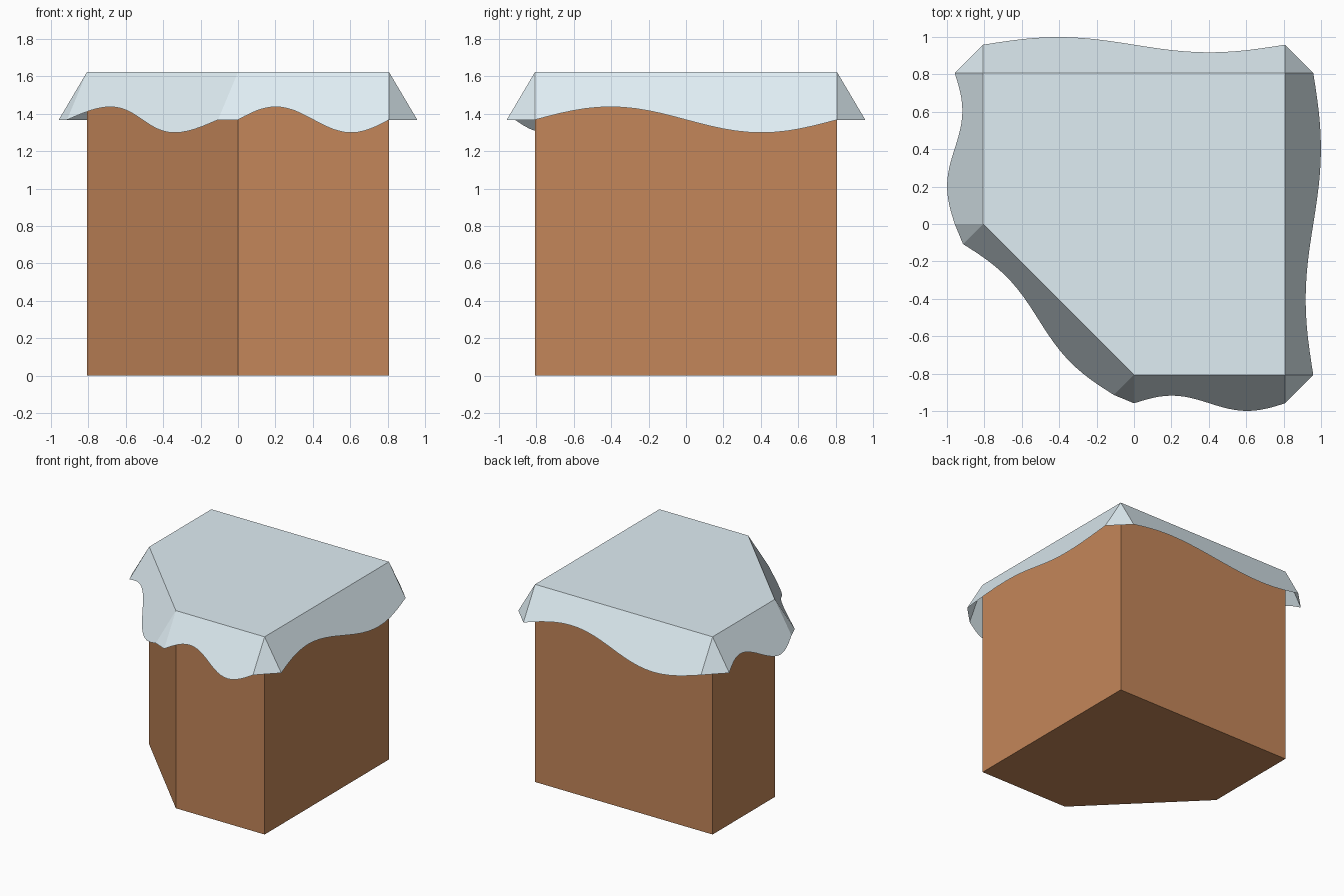
import bpy, bmesh, math
from mathutils import Vector

if "Cube" in bpy.data.objects:
    bpy.data.objects.remove(bpy.data.objects["Cube"])

H = 0.807                      # half width of the block
TOP = 2 * H                    # block height
CAP = TOP + 0.01               # snow sits just above the block
OUT, DROP, WAVE = 0.1515, 0.256, 0.27
STEPS = 24
# square with one corner cut off, counter-clockwise
OUTLINE = [Vector(p) for p in ((-H, 0, 0), (0, -H, 0), (H, -H, 0), (H, H, 0), (-H, H, 0))]


def make_object(name, bm, color):
    bmesh.ops.remove_doubles(bm, verts=bm.verts, dist=1e-5)
    mesh = bpy.data.meshes.new(name)
    bm.to_mesh(mesh)
    bm.free()
    mat = bpy.data.materials.new(name + "_material")
    mat.diffuse_color = color
    mat.use_nodes = True
    mat.node_tree.nodes["Principled BSDF"].inputs["Base Color"].default_value = mat.diffuse_color
    mesh.materials.append(mat)
    obj = bpy.data.objects.new(name, mesh)
    bpy.context.collection.objects.link(obj)
    return obj


# Earth block: extruded outline
bm = bmesh.new()
base = bm.faces.new([bm.verts.new(p) for p in OUTLINE])
ext = bmesh.ops.extrude_face_region(bm, geom=[base], use_keep_orig=True)
verts = [g for g in ext["geom"] if isinstance(g, bmesh.types.BMVert)]
bmesh.ops.translate(bm, verts=verts, vec=(0, 0, TOP))
bmesh.ops.recalc_face_normals(bm, faces=bm.faces)
make_object("earth_block", bm, (0.55, 0.24, 0.10, 1))

# Snow cap: flat top, a sloping wavy skirt per side, a triangle at each corner
bm = bmesh.new()
top = [p + Vector((0, 0, CAP)) for p in OUTLINE]
bm.faces.new([bm.verts.new(p) for p in top])
n = len(top)
slopes = []
for i in range(n):
    d = (top[(i + 1) % n] - top[i]).normalized()
    slopes.append(Vector((d.y * OUT, -d.x * OUT, -DROP)))

for i in range(n):
    a, b, s = top[i], top[(i + 1) % n], slopes[i]
    # wavy skirt as one flat face: straight top edge, sine lower edge
    hem = [a.lerp(b, k / STEPS) + s * (1 - WAVE * math.sin(math.tau * k / STEPS))
           for k in range(STEPS + 1)]
    bm.faces.new([bm.verts.new(p) for p in [b, a] + hem])
    # corner filler
    corner = [b, b + s, b + slopes[(i + 1) % n]]
    bm.faces.new([bm.verts.new(p) for p in corner])
make_object("snow_cap", bm, (0.74, 0.85, 0.90, 1))
